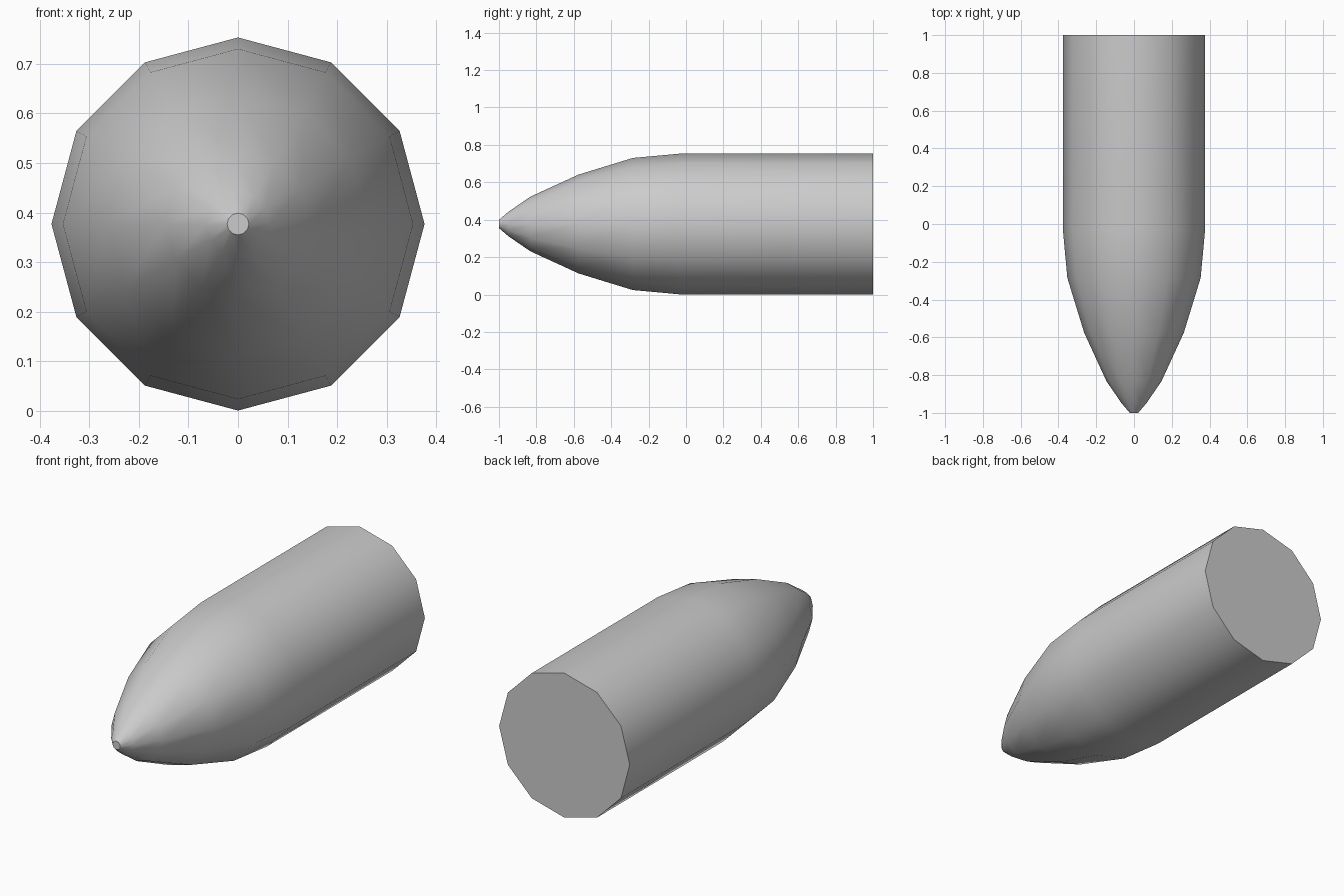
import bpy, bmesh, math

if "Cube" in bpy.data.objects:
    bpy.data.objects.remove(bpy.data.objects["Cube"])

SIDES = 12
CENTRE_Z = 0.377

# Profile: (y, radius) from the nose tip to the flat base
profile = [(-1.0, 0.022), (-0.95, 0.065), (-0.832, 0.146), (-0.575, 0.264),
           (-0.285, 0.353), (-0.035, 0.376), (1.0, 0.376)]

bm = bmesh.new()
rings = []
for y, r in profile:
    angles = [2 * math.pi * i / SIDES for i in range(SIDES)]
    rings.append([bm.verts.new((r * math.cos(a), y, CENTRE_Z + r * math.sin(a)))
                  for a in angles])

# Skin between neighbouring rings
for a, b in zip(rings, rings[1:]):
    for i in range(SIDES):
        j = (i + 1) % SIDES
        bm.faces.new((a[i], a[j], b[j], b[i]))

# Flat nose tip and base
bm.faces.new(rings[0])
bm.faces.new(rings[-1])
bmesh.ops.recalc_face_normals(bm, faces=bm.faces)

mesh = bpy.data.meshes.new("bullet")
bm.to_mesh(mesh)
bm.free()
bullet = bpy.data.objects.new("bullet", mesh)
bpy.context.collection.objects.link(bullet)

# Smooth sides, sharp rims
bpy.context.view_layer.objects.active = bullet
bullet.select_set(True)
bpy.ops.object.shade_smooth_by_angle(angle=math.radians(40))
